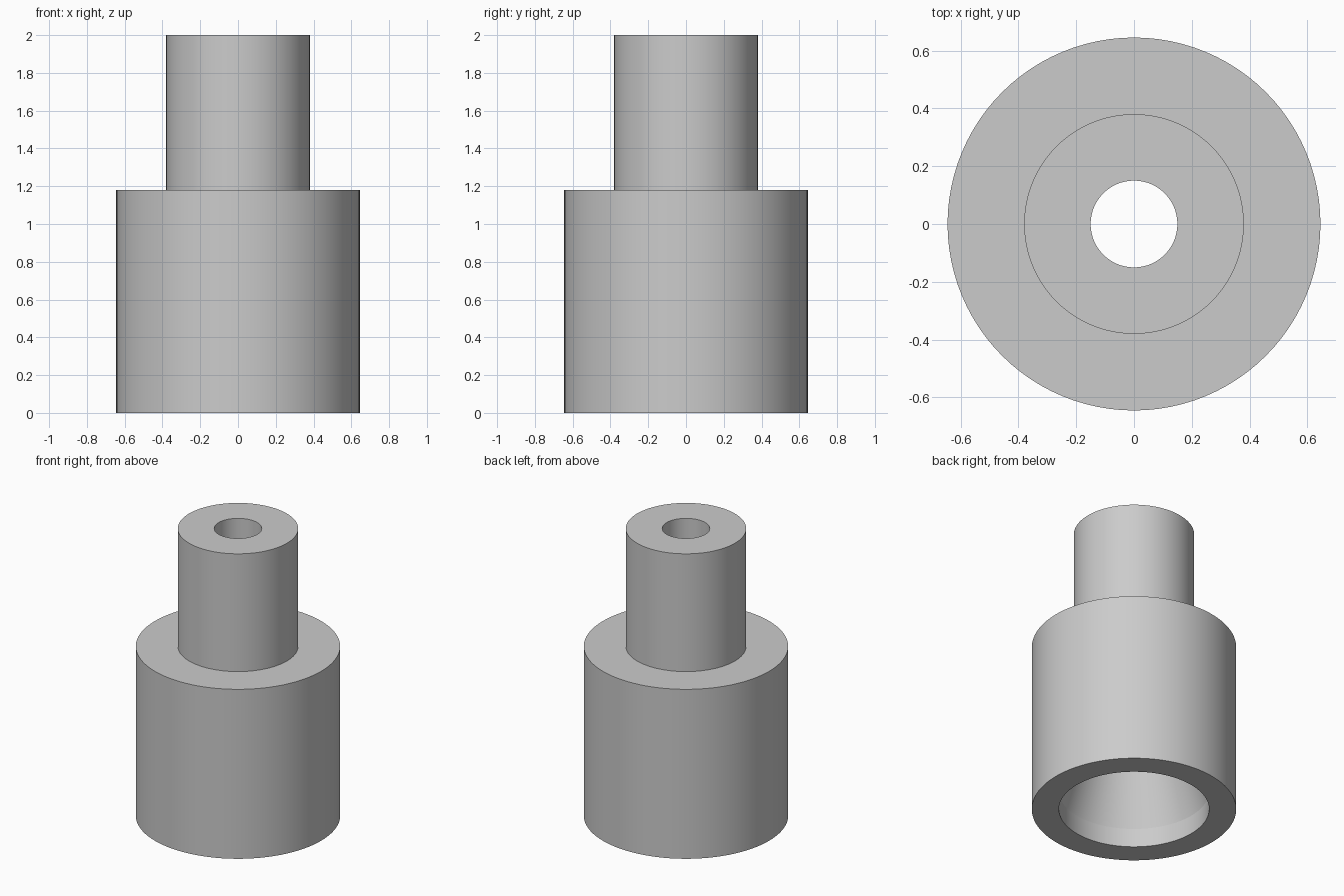
import bpy, bmesh, math

cube = bpy.data.objects.get("Cube")
if cube:
    bpy.data.objects.remove(cube)

SEGMENTS = 96

# Single plain grey material
grey = bpy.data.materials.new("plain_grey")
grey.use_nodes = True
colour = (0.6, 0.6, 0.6, 1)
grey.diffuse_color = colour
grey.node_tree.nodes["Principled BSDF"].inputs["Base Color"].default_value = colour


def lathe(name, profile):
    """Spin a closed (radius, height) profile around the z axis."""
    bm = bmesh.new()
    verts = [bm.verts.new((r, 0, z)) for r, z in profile]
    edges = [bm.edges.new((a, b)) for a, b in zip(verts, verts[1:] + verts[:1])]
    bmesh.ops.spin(bm, geom=verts + edges, cent=(0, 0, 0), axis=(0, 0, 1),
                   angle=math.tau, steps=SEGMENTS, use_merge=True)
    bmesh.ops.remove_doubles(bm, verts=bm.verts, dist=1e-5)
    bmesh.ops.recalc_face_normals(bm, faces=bm.faces)
    mesh = bpy.data.meshes.new(name)
    bm.to_mesh(mesh)
    bm.free()
    mesh.materials.append(grey)
    obj = bpy.data.objects.new(name, mesh)
    bpy.context.collection.objects.link(obj)
    bpy.ops.object.select_all(action="DESELECT")
    obj.select_set(True)
    bpy.context.view_layer.objects.active = obj
    bpy.ops.object.shade_smooth_by_angle(angle=math.radians(12))
    return obj


# Stepped sleeve: wide base, narrow neck, bore tapering up to a straight hole
lathe("stepped_sleeve", [
    (0.645, 0), (0.645, 1.18),      # base wall
    (0.38, 1.18), (0.38, 2),        # shoulder and neck
    (0.15, 2), (0.15, 1.18),        # straight hole
    (0.474, 0.13), (0.474, 0),      # tapered bore and mouth
])
